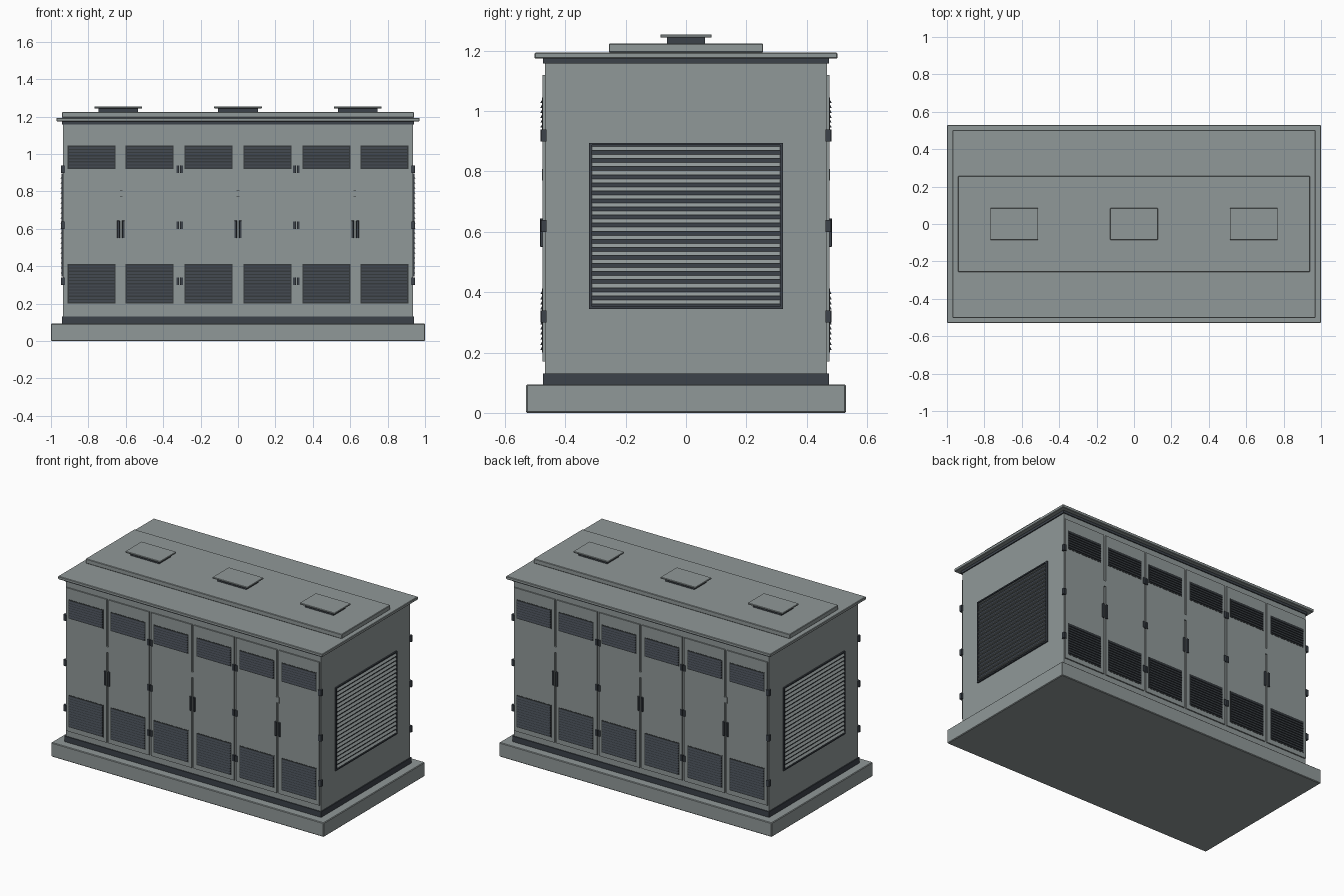
import bpy, bmesh

if "Cube" in bpy.data.objects:
    bpy.data.objects.remove(bpy.data.objects["Cube"])


def material(name, rgb):
    m = bpy.data.materials.new(name)
    m.diffuse_color = (*rgb, 1)
    m.use_nodes = True
    m.node_tree.nodes["Principled BSDF"].inputs["Base Color"].default_value = m.diffuse_color
    return m


GREY = material("cabinet grey", (0.28, 0.315, 0.315))
DARK = material("dark trim", (0.045, 0.054, 0.067))
BLACK = material("louver charcoal", (0.035, 0.041, 0.045))

HEX = [(0, 3, 2, 1), (4, 5, 6, 7), (0, 1, 5, 4), (1, 2, 6, 5), (2, 3, 7, 6), (3, 0, 4, 7)]


def finish(name, bm, mat, bevel=0):
    bmesh.ops.recalc_face_normals(bm, faces=bm.faces)
    me = bpy.data.meshes.new(name)
    bm.to_mesh(me)
    bm.free()
    ob = bpy.data.objects.new(name, me)
    bpy.context.collection.objects.link(ob)
    me.materials.append(mat)
    if bevel:
        b = ob.modifiers.new("edge", "BEVEL")
        b.width = bevel
        b.segments = 1
    return ob


def add_box(bm, x0, x1, y0, y1, z0, z1):
    v = [bm.verts.new((x, y, z)) for z in (z0, z1)
         for x, y in ((x0, y0), (x1, y0), (x1, y1), (x0, y1))]
    for f in HEX:
        bm.faces.new([v[i] for i in f])


def slab(name, hx, hy, z0, z1, mat, bevel=0, cx=0):
    bm = bmesh.new()
    add_box(bm, cx - hx, cx + hx, -hy, hy, z0, z1)
    return finish(name, bm, mat, bevel)


def boxes(name, items, mat, bevel=0):
    """Boxes on a front wall, repeated on the back by half a turn."""
    bm = bmesh.new()
    for x0, x1, y0, y1, z0, z1 in items:
        add_box(bm, x0, x1, y0, y1, z0, z1)
        add_box(bm, -x0, -x1, -y0, -y1, z0, z1)
    return finish(name, bm, mat, bevel)


def add_slat(bm, place, a0, a1, base, depth, z0, z1):
    """Wedge slat: its sloped face looks out and up."""
    ends = [[bm.verts.new(place(a, o, z)) for o, z in
             ((base, z0), (base + depth, z0), (base, z1))] for a in (a0, a1)]
    bm.faces.new(ends[0])
    bm.faces.new(ends[1][::-1])
    for i in range(3):
        j = (i + 1) % 3
        bm.faces.new((ends[0][i], ends[1][i], ends[1][j], ends[0][j]))


# Main stacked masses
slab("base_pad", 1.0, 0.53, 0, 0.094, GREY, 0.004)
slab("plinth", 0.942, 0.474, 0.094, 0.131, DARK)
slab("cabinet_body", 0.935, 0.468, 0.131, 1.158, GREY)
slab("eave_band", 0.942, 0.474, 1.158, 1.174, DARK)
slab("roof_plate", 0.97, 0.502, 1.174, 1.194, GREY, 0.003)
slab("roof_raised_panel", 0.94, 0.256, 1.194, 1.224, GREY, 0.003)
for n, cx in enumerate((-0.64, 0, 0.64)):
    slab(f"roof_vent_neck_{n}", 0.106, 0.063, 1.224, 1.244, DARK, cx=cx)
    slab(f"roof_vent_cap_{n}", 0.128, 0.085, 1.244, 1.254, GREY, 0.002, cx=cx)

# Six doors on front and back
door_x = [-0.78 + 0.312 * i for i in range(6)]
boxes("doors", [(x - 0.149, x + 0.149, -0.476, -0.466, 0.17, 1.12) for x in door_x], GREY)

# Door louvers: dark plate with fine slats
vent_x = [s * c for c in (0.7825, 0.4725, 0.1575) for s in (-1, 1)]
rows = [(0.20, 0.413, 12), (0.92, 1.046, 7)]
boxes("door_louver_plates", [(x - 0.128, x + 0.128, -0.4775, -0.47, z0, z1)
                             for x in vent_x for z0, z1, n in rows], BLACK)
bm = bmesh.new()
for s in (-1, 1):
    for x in vent_x:
        for z0, z1, n in rows:
            p = (z1 - z0 - 0.012) / n
            for k in range(n):
                z = z0 + 0.006 + k * p
                add_slat(bm, lambda a, o, h: (a, s * o, h), x - 0.122, x + 0.122,
                         0.477, 0.006, z + 0.003, z + p - 0.002)
finish("door_louver_slats", bm, DARK)

# Hinges at the seams between door pairs and at the corners
hinge_x = [s * (0.312 + d) for s in (-1, 1) for d in (-0.01, 0.01)] + [-0.932, 0.932]
boxes("hinges", [(x - 0.007, x + 0.007, -0.482, -0.466, z - 0.02, z + 0.02)
                 for x in hinge_x for z in (0.32, 0.62, 0.92)], DARK)
boxes("corner_hinge_knuckles", [(x - 0.006, x + 0.006, -0.48, -0.462, z - 0.02, z + 0.02)
                                for x in (-0.94, 0.94) for z in (0.32, 0.62, 0.92)], DARK)

# Handles and small lock bridges where doors meet
handle_x = [c + d for c in (-0.626, 0, 0.626) for d in (-0.013, 0.013)]
boxes("handles", [(x - 0.007, x + 0.007, -0.484, -0.47, 0.55, 0.645) for x in handle_x], DARK, 0.002)
boxes("lock_bridges", [(c - 0.012, c + 0.012, -0.4765, -0.466, 0.77, 0.808)
                       for c in (-0.624, 0, 0.624)], GREY)

# Large end grilles: plate, frame and slats on both ends
boxes("end_grille_plates", [(0.93, 0.938, -0.318, 0.318, 0.348, 0.892)], DARK)
boxes("end_grille_frames", [(0.93, 0.944, y - 0.005, y + 0.005, 0.344, 0.895) for y in (-0.316, 0.316)]
      + [(0.93, 0.944, -0.311, 0.311, z - 0.004, z + 0.004) for z in (0.348, 0.891)], DARK)
bm = bmesh.new()
pitch = 0.535 / 20
for s in (-1, 1):
    for k in range(20):
        z = 0.352 + k * pitch
        add_slat(bm, lambda a, o, h: (s * o, a, h), -0.311, 0.311,
                 0.937, 0.012, z + 0.009, z + pitch - 0.003)
finish("end_grille_slats", bm, GREY)
